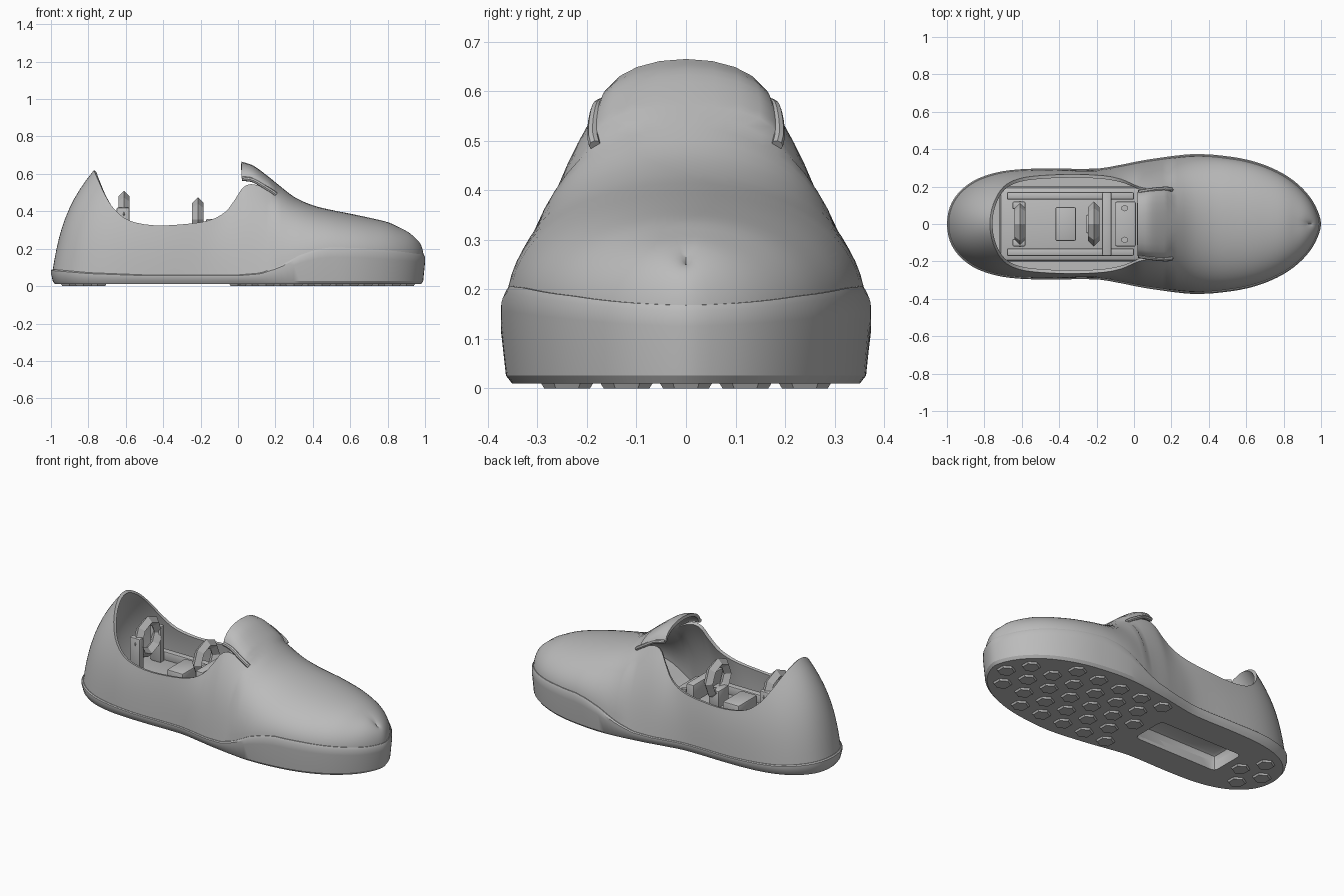
import bpy, bmesh, math
from mathutils import Vector

if "Cube" in bpy.data.objects:
    bpy.data.objects.remove(bpy.data.objects["Cube"], do_unlink=True)

grey = bpy.data.materials.new("plain_grey")
grey.use_nodes = True
grey.diffuse_color = (0.5, 0.5, 0.5, 1)
grey.node_tree.nodes["Principled BSDF"].inputs["Base Color"].default_value = (0.5, 0.5, 0.5, 1)

ROWS, COLLAR = 15, 10   # rows up the upper, and the row where the collar ends

# base x, half width, collar x, collar y, collar z (heel to instep)
OPEN = [(-1, 0, -.77, 0, .62), (-.985, .09, -.765, .06, .605), (-.94, .165, -.745, .125, .56),
        (-.86, .23, -.71, .185, .485), (-.75, .272, -.66, .225, .41), (-.62, .292, -.58, .25, .35),
        (-.45, .297, -.45, .262, .325), (-.3, .295, -.3, .265, .33), (-.18, .298, -.16, .258, .35),
        (-.08, .315, -.07, .24, .395), (-.02, .327, -.015, .217, .465), (.03, .337, .025, .2, .525),
        (.07, .344, .07, .19, .545), (.13, .353, .13, .188, .53), (.2, .363, .2, .187, .493)]
# base x, half width, ridge x, ridge z (instep to toe)
DOME = [(.2, .363, .2, .555), (.3, .373, .3, .477), (.4, .372, .4, .432), (.5, .362, .5, .407),
        (.6, .345, .6, .387), (.7, .315, .7, .366), (.8, .268, .8, .342), (.88, .21, .86, .315),
        (.94, .145, .9, .293), (.98, .075, .925, .27), (1, 0, .94, .25)]
# x, edge y, edge z, ridge z
TONGUE = [(.02, .17, .575, .665), (.08, .18, .565, .645), (.14, .187, .53, .603), (.2, .187, .493, .555)]
SOLE_TOP = [(-1, .09), (-.8, .072), (-.5, .06), (0, .06), (.12, .07), (.22, .105), (.33, .165),
            (.42, .195), (.5, .207), (.65, .203), (.85, .187), (1, .168)]


def lookup(table, x):
    for (x0, v0), (x1, v1) in zip(table, table[1:]):
        if x <= x1:
            return v0 + (v1 - v0) * (x - x0) / (x1 - x0)
    return table[-1][1]


def smooth(rows, before=None, after=None, steps=3):
    """Catmull-Rom through rows of numbers."""
    pts = [Vector(r) for r in rows]
    first = Vector(before) if before else 2 * pts[0] - pts[1]
    last = Vector(after) if after else 2 * pts[-1] - pts[-2]
    p = [first] + pts + [last]
    out = []
    for i in range(1, len(p) - 2):
        for s in range(steps):
            t = s / steps
            a, b, c, d = p[i - 1:i + 3]
            out.append(b + (c - a) * (t / 2) + (2 * a - 5 * b + 4 * c - d) * (t * t / 2)
                       + (3 * b - a - 3 * c + d) * (t ** 3 / 2))
    return out + [pts[-1]]


def bezier(a, b, c, d, t):
    u = 1 - t
    return a * u ** 3 + b * (3 * u * u * t) + c * (3 * u * t * t) + d * t ** 3


def finish(ob, angle=35):
    """Apply modifiers, set the colour and smooth the soft edges."""
    bpy.ops.object.select_all(action='DESELECT')
    ob.select_set(True)
    bpy.context.view_layer.objects.active = ob
    for m in list(ob.modifiers):
        bpy.ops.object.modifier_apply(modifier=m.name)
    ob.data.materials.clear()
    ob.data.materials.append(grey)
    bpy.ops.object.shade_smooth_by_angle(angle=math.radians(angle))
    return ob


def from_bmesh(name, bm):
    me = bpy.data.meshes.new(name)
    bm.to_mesh(me)
    bm.free()
    ob = bpy.data.objects.new(name, me)
    bpy.context.collection.objects.link(ob)
    return ob


def box(name, x, y, z, bevel=0.008, done=True):
    bpy.ops.mesh.primitive_cube_add(size=1)
    ob = bpy.context.object
    ob.name = name
    for v in ob.data.vertices:
        v.co = [lo + (c + .5) * (hi - lo) for c, (lo, hi) in zip(v.co, (x, y, z))]
    if bevel:
        m = ob.modifiers.new("bevel", 'BEVEL')
        m.width, m.segments = bevel, 2
    return finish(ob) if done else ob


def flip(row, *ys):
    return [-v if i in ys else v for i, v in enumerate(row)]


open_cols = smooth(OPEN, before=flip(OPEN[1], 1, 3))
dome_cols = smooth(DOME, after=flip(DOME[-2], 1))
tongue_cols = smooth(TONGUE)
outline = [(c[0], max(c[1], 0)) for c in open_cols[:-1] + dome_cols]


# Upper: collar sides, toe dome and tongue in one half shell, then mirrored
def base_point(x, w):
    return Vector((x * .992, w * .975, lookup(SOLE_TOP, x) - .012))


bm = bmesh.new()
columns = []
for x, w, rx, ry, rz in open_cols[:-1]:
    a, d = base_point(x, w), Vector((rx, ry, rz))
    g = d - a
    b = a + Vector((g.x * .15, g.y * .15, g.z * .4))
    c = a + Vector((g.x * .35, g.y * .35, g.z * .68))
    columns.append([bm.verts.new(bezier(a, b, c, d, k / COLLAR)) for k in range(COLLAR + 1)])
for x, w, rx, rz in dome_cols:
    a, d = base_point(x, w), Vector((rx, 0, rz))
    g = d - a
    b = a + Vector((g.x * .03, g.y * .03, g.z * .55))
    c = a + Vector((g.x * .4, g.y * .4, g.z))
    columns.append([bm.verts.new(bezier(a, b, c, d, k / ROWS)) for k in range(ROWS + 1)])
tongue = []
for x, ey, ez, rz in tongue_cols[:-1]:
    a, d = Vector((x, ey, ez)), Vector((x, 0, rz))
    b = Vector((x, ey * .97, ez + (rz - ez) * .6))
    c = Vector((x, ey * .55, rz))
    n = ROWS - COLLAR
    tongue.append([bm.verts.new(bezier(a, b, c, d, k / n)) for k in range(n + 1)])
tongue.append(columns[len(open_cols) - 1][COLLAR:])
for strip in (columns, tongue):
    for p, q in zip(strip, strip[1:]):
        for k in range(min(len(p), len(q)) - 1):
            bm.faces.new((p[k], q[k], q[k + 1], p[k + 1]))
bmesh.ops.recalc_face_normals(bm, faces=bm.faces)
if sum(f.normal.dot(f.calc_center_median() - Vector((0, 0, .15))) for f in bm.faces) < 0:
    bmesh.ops.reverse_faces(bm, faces=bm.faces)
edge_path = [col[0].co.copy() for col in tongue]
upper = from_bmesh("upper", bm)
m = upper.modifiers.new("mirror", 'MIRROR')
m.use_axis = (False, True, False)
m = upper.modifiers.new("thickness", 'SOLIDIFY')
m.thickness, m.offset = .018, -1
finish(upper, 40)

# Rolled edges below the tongue
for side, label in ((1, "left"), (-1, "right")):
    cu = bpy.data.curves.new("tongue_edge_" + label, 'CURVE')
    cu.dimensions, cu.bevel_depth, cu.bevel_resolution, cu.use_fill_caps = '3D', .012, 2, True
    sp = cu.splines.new('POLY')
    sp.points.add(len(edge_path) - 1)
    for pt, co in zip(sp.points, edge_path):
        pt.co = (co.x + .004, side * co.y, co.z, 1)
    ob = bpy.data.objects.new(cu.name, cu)
    bpy.context.collection.objects.link(ob)
    bpy.ops.object.select_all(action='DESELECT')
    ob.select_set(True)
    bpy.context.view_layer.objects.active = ob
    bpy.ops.object.convert(target='MESH')
    finish(bpy.context.object)

# Sole: stacked outlines, capped by strips from side to side
bm = bmesh.new()
count = len(outline)
loop = outline + [(x, -w) for x, w in outline[-2:0:-1]]
rings = []
for inset, height in ((.022, 0), (.01, .016), (0, .75), (0, .93), (.006, 1)):
    ring = []
    for x, y in loop:
        top = lookup(SOLE_TOP, x)
        z = .01 + height if height < .1 else top * height
        ring.append(bm.verts.new((x * (1 - inset), y * (1 - inset / .36), z)))
    rings.append(ring)
total = len(loop)
for lo, hi in zip(rings, rings[1:]):
    for i in range(total):
        j = (i + 1) % total
        bm.faces.new((lo[i], lo[j], hi[j], hi[i]))
for ring in (rings[0], rings[-1]):
    for i in range(count - 1):
        quad = [ring[i], ring[i + 1], ring[-i - 1], ring[-i]]
        bm.faces.new(list(dict.fromkeys(quad)))
bmesh.ops.recalc_face_normals(bm, faces=bm.faces)
sole = from_bmesh("sole", bm)

# Inner tray, with the recess cut through sole and tray from below
tray = box("inner_tray", (-.72, .04), (-.2, .2), (.03, .2), .03, done=False)
cutter = box("recess_cutter", (-.66, -.1), (-.11, .11), (-.1, .1), .025)
cutter.hide_render = True
for ob in (sole, tray):
    m = ob.modifiers.new("recess", 'BOOLEAN')
    m.operation, m.object, m.solver = 'DIFFERENCE', cutter, 'EXACT'
    finish(ob, 30)
bpy.data.objects.remove(cutter, do_unlink=True)

# Raised hexagonal treads
bm = bmesh.new()
step = .15
for row in range(-3, 4):
    for col in range(-7, 8):
        x, y = (col + (row % 2) / 2) * step, row * step * .8
        if abs(x) > .92 or abs(y) + .075 > lookup(outline, x):
            continue
        if -.75 < x < -.02 and abs(y) < .17:
            continue
        geo = bmesh.ops.create_cone(bm, cap_ends=True, segments=6, radius1=.046, radius2=.056, depth=.016)
        bmesh.ops.translate(bm, verts=geo["verts"], vec=(x, y, .008))
finish(from_bmesh("hex_treads", bm), 20)

# Mechanism inside the shoe
for side, label in ((1, "left"), (-1, "right")):
    ys = sorted((side * .13, side * .17))
    box("rail_" + label, (-.68, 0), ys, (.19, .25))
    box("rear_post_" + label, (-.65, -.58), sorted((side * .08, side * .12)), (.2, .42))
    bpy.ops.mesh.primitive_cylinder_add(vertices=6, radius=.018, depth=.02, location=(-.05, side * .085, .27))
    bpy.context.object.name = "screw_" + label
    finish(bpy.context.object)
box("center_block", (-.42, -.31), (-.09, .09), (.19, .27))
box("front_plate", (-.1, .01), (-.12, .12), (.19, .265))
box("front_bar", (-.17, -.12), (-.17, .17), (.25, .36))
box("front_post", (-.255, -.185), (-.05, .05), (.19, .3))
for name, x, z, radius in (("rear_ring", -.61, .385, .095), ("front_ring", -.215, .355, .09)):
    bpy.ops.mesh.primitive_torus_add(major_segments=8, minor_segments=4, major_radius=radius,
                                     minor_radius=.03, location=(x, 0, z),
                                     rotation=(0, math.pi / 2, 0))
    bpy.context.object.name = name
    finish(bpy.context.object, 20)
